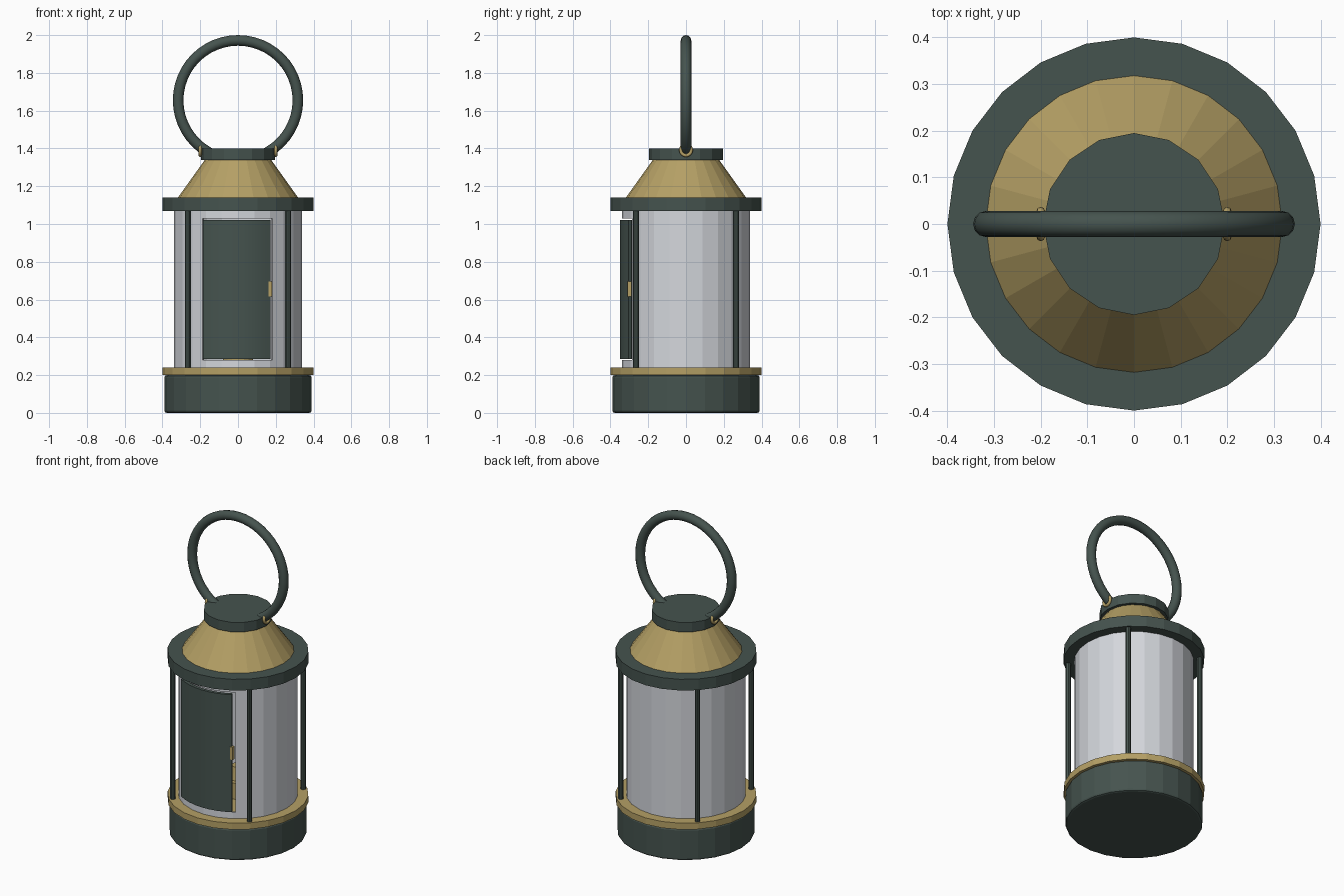
import bpy, bmesh, math
from mathutils import Vector

if "Cube" in bpy.data.objects:
    bpy.data.objects.remove(bpy.data.objects["Cube"])


def material(name, rgb):
    m = bpy.data.materials.new(name)
    m.diffuse_color = (*rgb, 1)
    m.use_nodes = True
    m.node_tree.nodes["Principled BSDF"].inputs["Base Color"].default_value = m.diffuse_color
    return m


GREEN = material("dark green metal", (0.060, 0.087, 0.077))
BRASS = material("brass", (0.46, 0.35, 0.13))
GLASS = material("pale grey glass", (0.66, 0.68, 0.72))


def finish(obj, name, mat):
    obj.name = name
    obj.data.materials.append(mat)
    return obj


def from_bmesh(bm, name, mat):
    bmesh.ops.recalc_face_normals(bm, faces=bm.faces)
    mesh = bpy.data.meshes.new(name)
    bm.to_mesh(mesh)
    bm.free()
    obj = bpy.data.objects.new(name, mesh)
    bpy.context.collection.objects.link(obj)
    return finish(obj, name, mat)


def drum(name, mat, r, z0, z1, sides=24, r_top=None, x=0, y=0):
    """Upright cylinder or truncated cone between two heights."""
    bpy.ops.mesh.primitive_cone_add(vertices=sides, radius1=r, radius2=r if r_top is None else r_top,
                                    depth=z1 - z0, location=(x, y, (z0 + z1) / 2))
    return finish(bpy.context.object, name, mat)


def torus(name, mat, major, minor, loc, rot, segs):
    bpy.ops.mesh.primitive_torus_add(major_radius=major, minor_radius=minor, major_segments=segs[0],
                                     minor_segments=segs[1], location=loc, rotation=rot)
    bpy.ops.object.shade_smooth()
    return finish(bpy.context.object, name, mat)


# Body: base, rings, roof and cap
base = drum("base", GREEN, 0.39, 0, 0.2)
bevel = base.modifiers.new("soft rim", 'BEVEL')
bevel.width, bevel.segments, bevel.limit_method = 0.012, 2, 'ANGLE'
bevel.angle_limit = math.radians(40)
drum("lower_ring", BRASS, 0.40, 0.2, 0.24)
drum("upper_ring", GREEN, 0.40, 1.07, 1.14)
drum("roof", BRASS, 0.318, 1.14, 1.34, r_top=0.175)
drum("cap", GREEN, 0.195, 1.34, 1.40, sides=16)

# Four guard posts
for sx in (-1, 1):
    for sy in (-1, 1):
        drum("guard_post", GREEN, 0.016, 0.24, 1.07, sides=10, x=0.265 * sx, y=0.265 * sy)

# Glass wall with a doorway cut in the front
X0, X1, Z0, Z1 = -0.187, 0.182, 0.28, 1.03
bm = bmesh.new()
bmesh.ops.create_cone(bm, cap_ends=False, segments=24, radius1=0.34, radius2=0.34, depth=0.83)
bmesh.ops.translate(bm, verts=bm.verts, vec=(0, 0, 0.655))
for co, no in (((X0, 0, 0), (1, 0, 0)), ((X1, 0, 0), (1, 0, 0)),
               ((0, 0, Z0), (0, 0, 1)), ((0, 0, Z1), (0, 0, 1))):
    bmesh.ops.bisect_plane(bm, geom=bm.verts[:] + bm.edges[:] + bm.faces[:], plane_co=co, plane_no=no)
doorway = []
for f in bm.faces:
    c = f.calc_center_median()
    if c.y < 0 and X0 < c.x < X1 and Z0 < c.z < Z1:
        doorway.append(f)
bmesh.ops.delete(bm, geom=doorway, context='FACES')
glass = from_bmesh(bm, "glass_wall", GLASS)
wall = glass.modifiers.new("thickness", 'SOLIDIFY')
wall.thickness, wall.offset = 0.01, -1

# Curved door: an arc section extruded upwards
bm = bmesh.new()
steps = 8
angles = [math.radians(-32 + 61.5 * i / steps) for i in range(steps + 1)]
section = [(0.35, a) for a in angles] + [(0.33, a) for a in reversed(angles)]
face = bm.faces.new([bm.verts.new((r * math.sin(a), -r * math.cos(a), 0.285)) for r, a in section])
top = bmesh.ops.extrude_face_region(bm, geom=[face])
bmesh.ops.translate(bm, verts=[v for v in top["geom"] if isinstance(v, bmesh.types.BMVert)],
                    vec=Vector((0, 0, 0.735)))
door = from_bmesh(bm, "door", GREEN)
bpy.ops.object.select_all(action='DESELECT')
bpy.context.view_layer.objects.active = door
door.select_set(True)
bpy.ops.object.shade_smooth_by_angle(angle=math.radians(30))

# Door latch
bpy.ops.mesh.primitive_cube_add(size=1, location=(0.17, -0.30, 0.655))
latch = finish(bpy.context.object, "door_latch", BRASS)
latch.scale = (0.018, 0.022, 0.08)

# Burner inside
drum("burner_tank", BRASS, 0.08, 0.24, 0.34, sides=16)
drum("burner_neck", BRASS, 0.05, 0.34, 0.42, sides=16, r_top=0.035)

# Carrying ring and its two lugs
torus("carry_handle", GREEN, 0.317, 0.028, (0, 0, 1.655), (math.pi / 2, 0, 0), (48, 12))
for sx in (-1, 1):
    torus("handle_lug", BRASS, 0.028, 0.009, (0.2 * sx, 0, 1.391), (0, math.pi / 2, 0), (20, 8))
